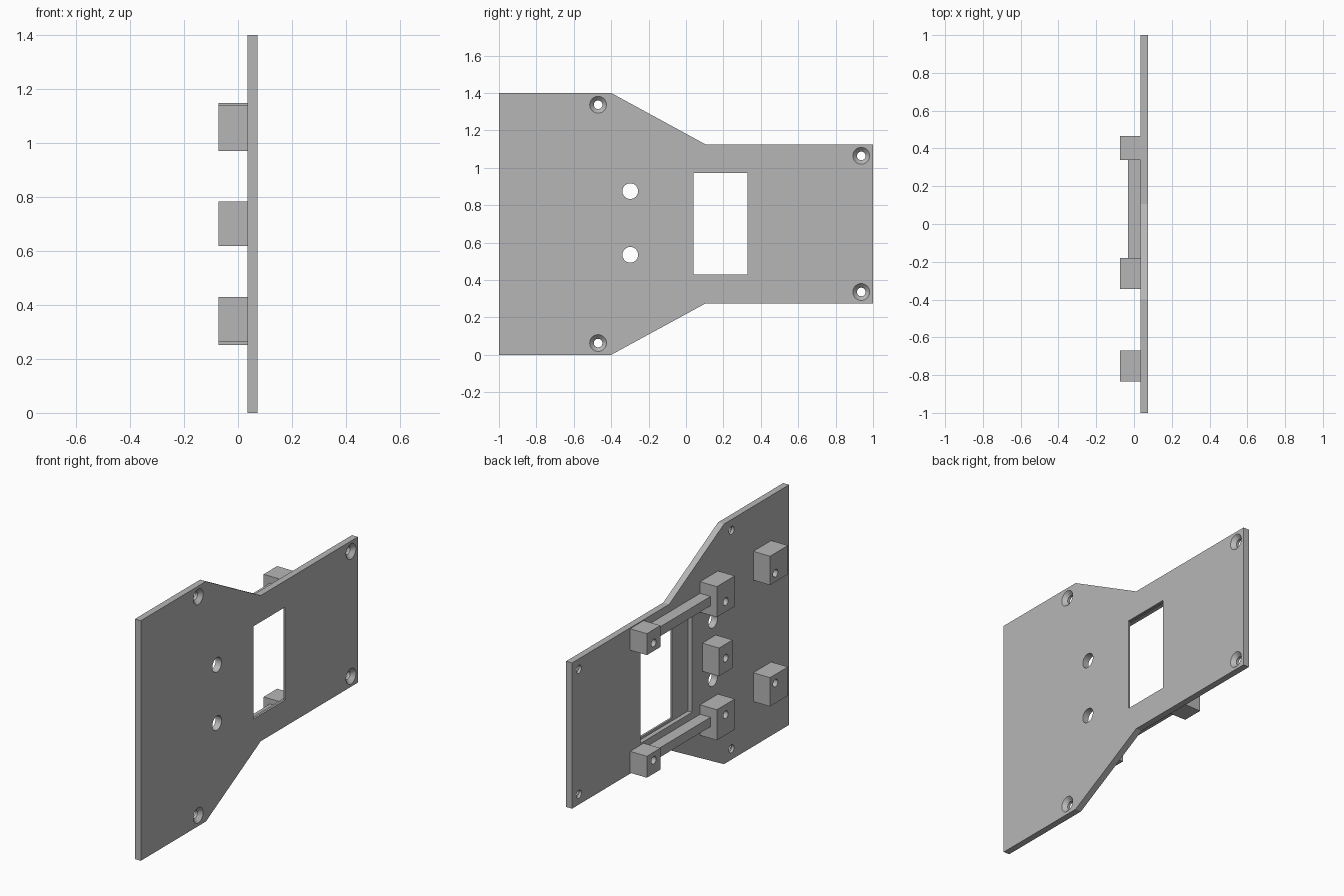
import bpy, bmesh, math
from mathutils import Matrix

if "Cube" in bpy.data.objects:
    bpy.data.objects.remove(bpy.data.objects["Cube"])

MID = 0.70                                   # plate is mirrored about this height
BACK, FACE, FLOOR = 0.035, 0.073, 0.061      # plate rear, plate face, pocket floor (x)

grey = bpy.data.materials.new("light_grey")
grey.diffuse_color = (0.47, 0.47, 0.47, 1)
grey.use_nodes = True
grey.node_tree.nodes["Principled BSDF"].inputs["Base Color"].default_value = grey.diffuse_color


def finish(name, bm):
    bmesh.ops.recalc_face_normals(bm, faces=bm.faces)
    me = bpy.data.meshes.new(name)
    bm.to_mesh(me)
    bm.free()
    me.materials.append(grey)
    ob = bpy.data.objects.new(name, me)
    bpy.context.collection.objects.link(ob)
    return ob


def box(name, x, y, z):
    bm = bmesh.new()
    bmesh.ops.create_cube(bm, size=1)
    for v in bm.verts:
        v.co = [r[0] if c < 0 else r[1] for c, r in zip(v.co, (x, y, z))]
    return finish(name, bm)


def rod(x0, x1, y, z, r0, r1=None):
    """Round cutter along x, tapering from r0 to r1."""
    bm = bmesh.new()
    m = Matrix.Translation(((x0 + x1) / 2, y, z)) @ Matrix.Rotation(math.pi / 2, 4, 'Y')
    bmesh.ops.create_cone(bm, cap_ends=True, segments=32, radius1=r0,
                          radius2=r0 if r1 is None else r1, depth=x1 - x0, matrix=m)
    return finish("cutter", bm)


def cut(ob, cutter):
    mod = ob.modifiers.new("cut", 'BOOLEAN')
    mod.operation, mod.solver, mod.object = 'DIFFERENCE', 'EXACT', cutter
    bpy.context.view_layer.update()
    me = bpy.data.meshes.new_from_object(
        ob.evaluated_get(bpy.context.evaluated_depsgraph_get()))
    ob.modifiers.clear()
    ob.data = me
    bpy.data.objects.remove(cutter)


# Base plate: half outline mirrored about the middle height
half = [(-1, 0.70), (-0.4, 0.70), (0.105, 0.425), (1, 0.425)]
outline = [(y, MID - h) for y, h in half] + [(y, MID + h) for y, h in reversed(half)]
bm = bmesh.new()
f = bm.faces.new([bm.verts.new((BACK, y, z)) for y, z in outline])
ext = bmesh.ops.extrude_face_region(bm, geom=[f])
bmesh.ops.translate(bm, vec=(FACE - BACK, 0, 0),
                    verts=[v for v in ext["geom"] if isinstance(v, bmesh.types.BMVert)])
plate = finish("base_plate", bm)

# Window with a shallow pocket on the rear
cut(plate, box("cutter", (0, 0.1), (0.04, 0.33), (MID - 0.271, MID + 0.271)))
cut(plate, box("cutter", (0, FLOOR), (-0.106, 0.37), (MID - 0.285, MID + 0.285)))

# Plain holes and countersunk screw holes
for s in (-1, 1):
    cut(plate, rod(0, 0.1, -0.298, 0.705 + s * 0.17, 0.042))
    for y, h in ((-0.47, 0.637), (0.937, 0.364)):
        cut(plate, rod(0, 0.1, y, MID + s * h, 0.023))
        cut(plate, rod(0.049, 0.075, y, MID + s * h, 0.021, 0.047))


# Mounting blocks with blind screw holes on the rear
def block(name, y, z, hole_y, hole_z):
    ob = box(name, (-0.073, BACK), y, z)
    cut(ob, rod(-0.1, 0.02, hole_y, hole_z, 0.022))


pairs = [("wide_block", (-0.835, -0.67), (0.27, 0.438), -0.72, 0.32),
         ("centre_block", (-0.345, -0.18), (0.27, 0.448), -0.262, 0.33),
         ("end_block", (0.34, 0.465), (0.295, 0.42), 0.402, 0.342)]
for s, side in ((-1, "lower"), (1, "upper")):
    for name, y, h, hy, hz in pairs:
        block(f"{side}_{name}", y, sorted(MID + s * v for v in h), hy, MID + s * hz)
    # Rail joining the centre and end blocks
    box(f"{side}_rail", (-0.032, BACK), (-0.18, 0.34),
        sorted(MID + s * v for v in (0.325, 0.38)))
block("middle_block", (-0.325, -0.2), (0.618, 0.782), -0.262, MID)
